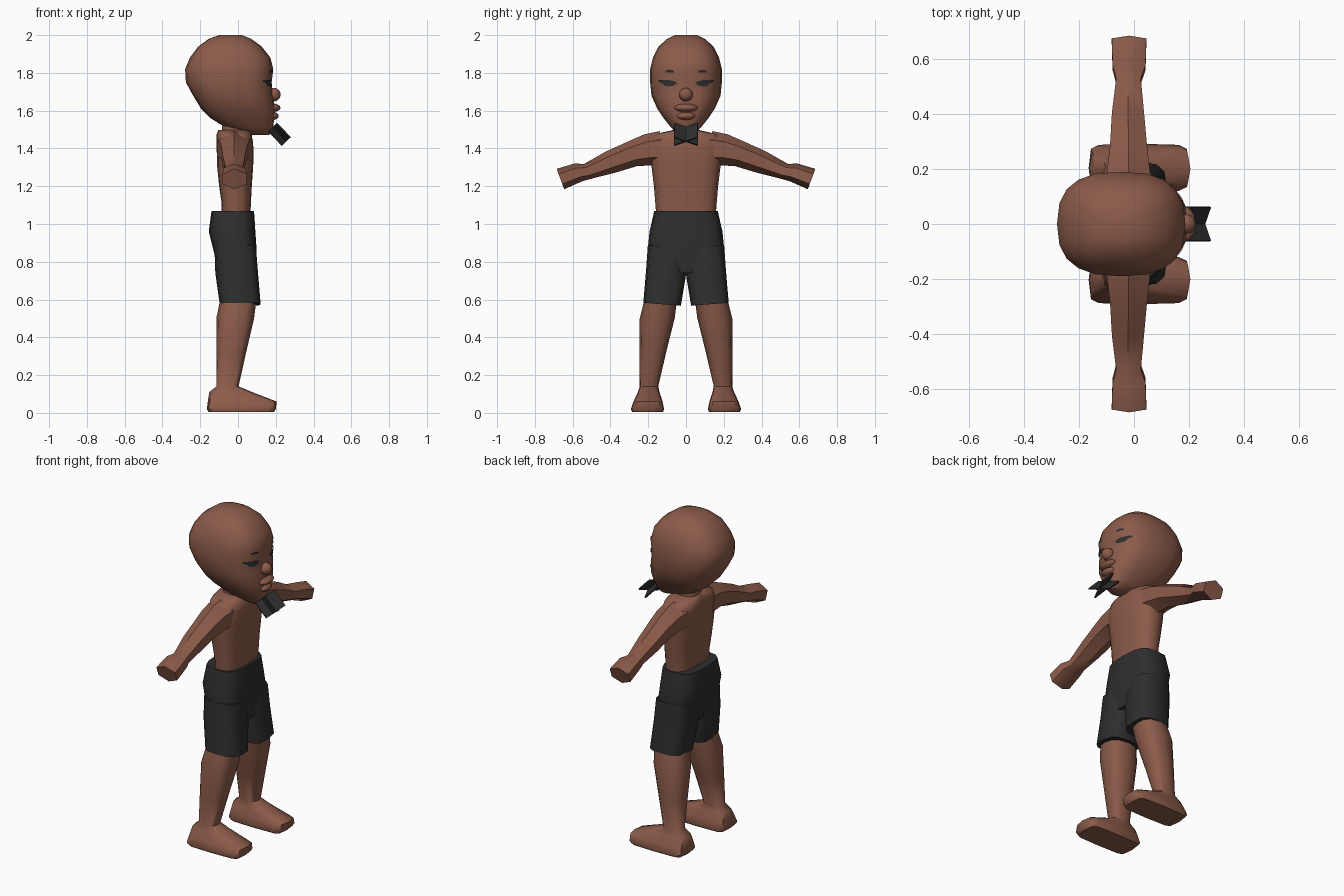
import bpy, bmesh, math
from mathutils import Vector
from mathutils.bvhtree import BVHTree

if "Cube" in bpy.data.objects:
    bpy.data.objects.remove(bpy.data.objects["Cube"])


def material(name, rgb):
    m = bpy.data.materials.new(name)
    m.diffuse_color = (*rgb, 1)
    m.use_nodes = True
    m.node_tree.nodes["Principled BSDF"].inputs["Base Color"].default_value = m.diffuse_color
    return m


SKIN = material("brown skin", (0.26, 0.105, 0.068))
DARK = material("charcoal", (0.027, 0.027, 0.028))


def finish(name, bm, mat, angle=50, mirror=False):
    bmesh.ops.recalc_face_normals(bm, faces=bm.faces)
    me = bpy.data.meshes.new(name)
    bm.to_mesh(me)
    bm.free()
    me.materials.append(mat)
    ob = bpy.data.objects.new(name, me)
    bpy.context.collection.objects.link(ob)
    bpy.ops.object.select_all(action='DESELECT')
    ob.select_set(True)
    bpy.context.view_layer.objects.active = ob
    if angle:
        bpy.ops.object.shade_smooth_by_angle(angle=math.radians(angle))
    if mirror:
        mod = ob.modifiers.new("mirror", 'MIRROR')
        mod.use_axis = (False, True, False)
        mod.use_mirror_merge = False
    return ob


def loft_mesh(rings):
    bm = bmesh.new()
    vs = [[bm.verts.new(p) for p in r] for r in rings]
    n = len(rings[0])
    for a, b in zip(vs, vs[1:]):
        for i in range(n):
            bm.faces.new((a[i], a[(i + 1) % n], b[(i + 1) % n], b[i]))
    bm.faces.new(vs[0])
    bm.faces.new(vs[-1])
    return bm


def ring(z, x0, x1, y0, y1, n=12, e=2.5, slope=0.0):
    """Horizontal rounded ring filling the given box; slope tilts it along y."""
    cx, cy, rx, ry = (x0 + x1) / 2, (y0 + y1) / 2, (x1 - x0) / 2, (y1 - y0) / 2
    pts = []
    for i in range(n):
        a = 2 * math.pi * i / n
        c, s = math.cos(a), math.sin(a)
        dx = math.copysign(abs(c) ** (2 / e), c) * rx
        dy = math.copysign(abs(s) ** (2 / e), s) * ry
        pts.append(Vector((cx + dx, cy + dy, z + slope * dy)))
    return pts


# Head: z, back, front, half width
head_rows = [(2.0, -.10, .02, .06), (1.98, -.155, .07, .10), (1.94, -.21, .125, .145),
             (1.88, -.255, .172, .175), (1.82, -.28, .187, .19), (1.75, -.276, .178, .19),
             (1.68, -.238, .185, .183), (1.61, -.195, .197, .152), (1.56, -.145, .193, .118),
             (1.51, -.065, .185, .078), (1.47, .07, .165, .04)]
bm = loft_mesh([ring(z, b, f, -w, w, 20, 2.6) for z, b, f, w in head_rows])
bmesh.ops.triangulate(bm, faces=bm.faces[:])
tree = BVHTree.FromBMesh(bm)
finish("head", bm, SKIN, 60)

# Nose and lips
for name, x, z, r in [("nose", .188, 1.685, (.038, .036, .036)),
                      ("upper_lip", .183, 1.615, (.042, .065, .022)),
                      ("lower_lip", .18, 1.572, (.036, .052, .022))]:
    bm = bmesh.new()
    bmesh.ops.create_uvsphere(bm, u_segments=12, v_segments=8, radius=1)
    for v in bm.verts:
        v.co = Vector((v.co.x * r[0] + x, v.co.y * r[1], v.co.z * r[2] + z))
    finish(name, bm, SKIN, 60)


# Eyes and brows: thin patches laid on the face; columns are y, bottom, top
def face_patch(name, cols):
    bm = bmesh.new()
    grid = []
    for y, lo, hi in cols:
        col = []
        for t in (0, .5, 1):
            hit = tree.ray_cast(Vector((1, y, lo + (hi - lo) * t)), Vector((-1, 0, 0)))[0]
            col.append(bm.verts.new(hit + Vector((.005, y * .02, 0))))
        grid.append(col)
    for a, b in zip(grid, grid[1:]):
        for i in range(2):
            bm.faces.new((a[i], b[i], b[i + 1], a[i + 1]))
    for f in bm.faces:
        f.normal_update()
    finish(name, bm, DARK, 0, True)


face_patch("eye", [(.05, 1.742, 1.752), (.065, 1.732, 1.757), (.085, 1.728, 1.761),
                   (.11, 1.73, 1.762), (.125, 1.745, 1.762), (.142, 1.754, 1.764)])
face_patch("brow", [(.063, 1.801, 1.811), (.085, 1.803, 1.817), (.107, 1.802, 1.812)])

# Bow below the chin: two crossed plates along a forward-down axis
axis = Vector((.7, 0, -.72)).normalized()
across = Vector((.72, 0, .7)).normalized()
for k, sgn in enumerate((1, -1)):
    d = (Vector((0, .062, 0)) + across * .03 * sgn)
    side = d.cross(axis).normalized() * .004
    start = Vector((.183, 0, 1.512))
    ends = [[start + axis * t + d * s + side * q for s, q in ((-1, -1), (1, -1), (1, 1), (-1, 1))]
            for t in (0, .105)]
    finish("bow_plate_%d" % (k + 1), loft_mesh(ends), DARK, 0)

# Neck and torso
finish("neck", loft_mesh([ring(z, -.085, .065, -.065, .065) for z in (1.45, 1.56)]), SKIN)
torso = [(1.05, -.09, .066, .158), (1.105, -.086, .068, .162), (1.20, -.10, .073, .17),
         (1.30, -.11, .08, .182), (1.36, -.112, .083, .19), (1.43, -.114, .08, .195),
         (1.475, -.113, .072, .17), (1.497, -.105, .06, .07)]
finish("torso", loft_mesh([ring(z, a, b, -w, w, 16, 2.8) for z, a, b, w in torso]), SKIN, 60)

# Arms with hands: y, centre x, centre z, half depth, half height; six sides
arm = [(.12, -.02, 1.40, .085, .092), (.20, -.02, 1.393, .076, .082), (.28, -.02, 1.373, .067, .067),
       (.40, -.022, 1.328, .058, .058), (.52, -.02, 1.279, .045, .039),
       (.57, -.018, 1.273, .06, .047), (.665, -.018, 1.238, .063, .054)]
rings = []
for y, cx, cz, rx, rz in arm:
    r = []
    for i in range(6):
        a = math.pi / 2 + i * math.pi / 3
        r.append(Vector((cx + rx * math.cos(a) / .866, y + .02 * math.sin(a), cz + rz * math.sin(a))))
    rings.append(r)
finish("arm", loft_mesh(rings), SKIN, 50, True)

# Shorts: hips plus two flared legs
hips = [(1.07, -.14, .085, .168), (.96, -.155, .092, .193), (.87, -.132, .098, .202),
        (.74, -.10, .09, .19)]
finish("shorts_hips", loft_mesh([ring(z, a, b, -w, w, 16, 3.2) for z, a, b, w in hips]), DARK, 60)
trouser = [(.88, -.125, .095, .0, .202), (.74, -.12, .106, .0, .212), (.575, -.097, .12, .027, .226)]
finish("shorts_leg", loft_mesh([ring(*r, 12, 3.2, .08) for r in trouser]), DARK, 60, True)

# Legs flowing into feet: z, back, front, inner, outer, squareness
leg = [(.62, -.09, .10, .045, .215, 2.6), (.50, -.115, .085, .06, .245, 2.6),
       (.32, -.115, .043, .105, .246, 2.6), (.14, -.115, .003, .147, .245, 2.6),
       (.11, -.152, .075, .14, .255, 3.5), (.06, -.16, .205, .124, .278, 5),
       (.02, -.165, .20, .116, .292, 6), (.004, -.155, .19, .122, .285, 6)]
finish("leg", loft_mesh([ring(*r[:5], 12, r[5]) for r in leg]), SKIN, 50, True)
